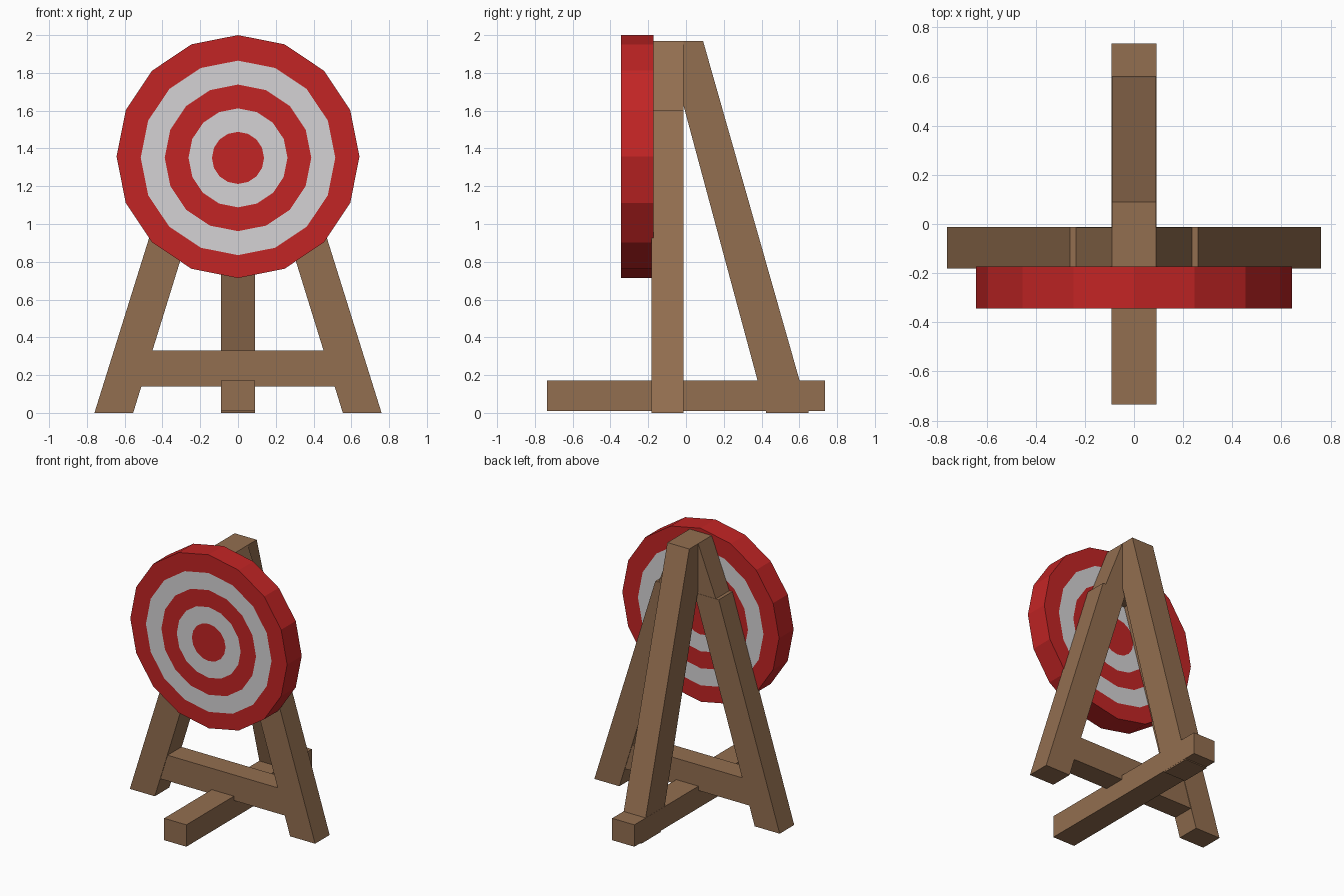
import bpy, bmesh, math

if "Cube" in bpy.data.objects:
    bpy.data.objects.remove(bpy.data.objects["Cube"])


def material(name, color):
    m = bpy.data.materials.new(name)
    m.diffuse_color = (*color, 1)
    m.use_nodes = True
    m.node_tree.nodes["Principled BSDF"].inputs["Base Color"].default_value = m.diffuse_color
    return m


wood = material("brown wood", (0.29, 0.157, 0.080))
red = material("target red", (0.54, 0.018, 0.018))
white = material("target white", (0.66, 0.65, 0.66))


def finish(name, bm, mats):
    bmesh.ops.recalc_face_normals(bm, faces=bm.faces)
    me = bpy.data.meshes.new(name)
    bm.to_mesh(me)
    bm.free()
    for m in mats:
        me.materials.append(m)
    ob = bpy.data.objects.new(name, me)
    bpy.context.collection.objects.link(ob)
    return ob


def prism(name, profile, place, lo, hi):
    """Extrude a 2D profile from lo to hi; place maps (a, b, depth) to xyz."""
    bm = bmesh.new()
    a = [bm.verts.new(place(p, q, lo)) for p, q in profile]
    b = [bm.verts.new(place(p, q, hi)) for p, q in profile]
    bm.faces.new(a)
    bm.faces.new(b)
    n = len(a)
    for i in range(n):
        bm.faces.new((a[i], a[(i + 1) % n], b[(i + 1) % n], b[i]))
    return finish(name, bm, [wood])


def front_plane(x, z, y):
    return (x, y, z)


def side_plane(y, z, x):
    return (x, y, z)


# Front legs, mirrored left and right
for side, s in (("right", 1), ("left", -1)):
    leg = [(0.555, 0.0), (0.76, 0.0), (0.26, 1.6), (0.06, 1.6)]
    prism("front_leg_" + side, [(s * x, z) for x, z in leg], front_plane, -0.182, -0.012)

# Wedge joining the legs at the top
prism("top_wedge", [(-0.235, 1.6), (0.235, 1.6), (0.09, 1.97), (-0.09, 1.97)],
      front_plane, -0.178, -0.014)

# Crossbar between the front legs
prism("crossbar", [(-0.53, 0.14), (0.53, 0.14), (0.53, 0.33), (-0.53, 0.33)],
      front_plane, -0.178, -0.016)

# Sloping back leg
prism("back_leg", [(0.425, 0.0), (0.65, 0.0), (0.09, 1.97), (-0.014, 1.97), (-0.014, 1.63)],
      side_plane, -0.09, 0.09)

# Floor beam running front to back
prism("floor_beam", [(-0.735, 0.01), (0.735, 0.01), (0.735, 0.172), (-0.735, 0.172)],
      side_plane, -0.091, 0.091)

# Target disc with rings on both faces
SIDES = 16
RADII = [0.138, 0.262, 0.388, 0.515, 0.643]
bm = bmesh.new()


def ring(r, y):
    cz = 1.357 if r == RADII[-1] else 1.35
    return [bm.verts.new((r * math.sin(2 * math.pi * i / SIDES), y,
                          cz + r * math.cos(2 * math.pi * i / SIDES)))
            for i in range(SIDES)]


def bridge(a, b, index):
    for i in range(SIDES):
        j = (i + 1) % SIDES
        bm.faces.new((a[i], a[j], b[j], b[i])).material_index = index


rims = []
for y in (-0.343, -0.172):
    loops = [ring(r, y) for r in RADII]
    bm.faces.new(loops[0])
    for k in range(1, len(loops)):
        bridge(loops[k - 1], loops[k], k % 2)
    rims.append(loops[-1])
bridge(rims[0], rims[1], 0)
finish("target_disc", bm, [red, white])
